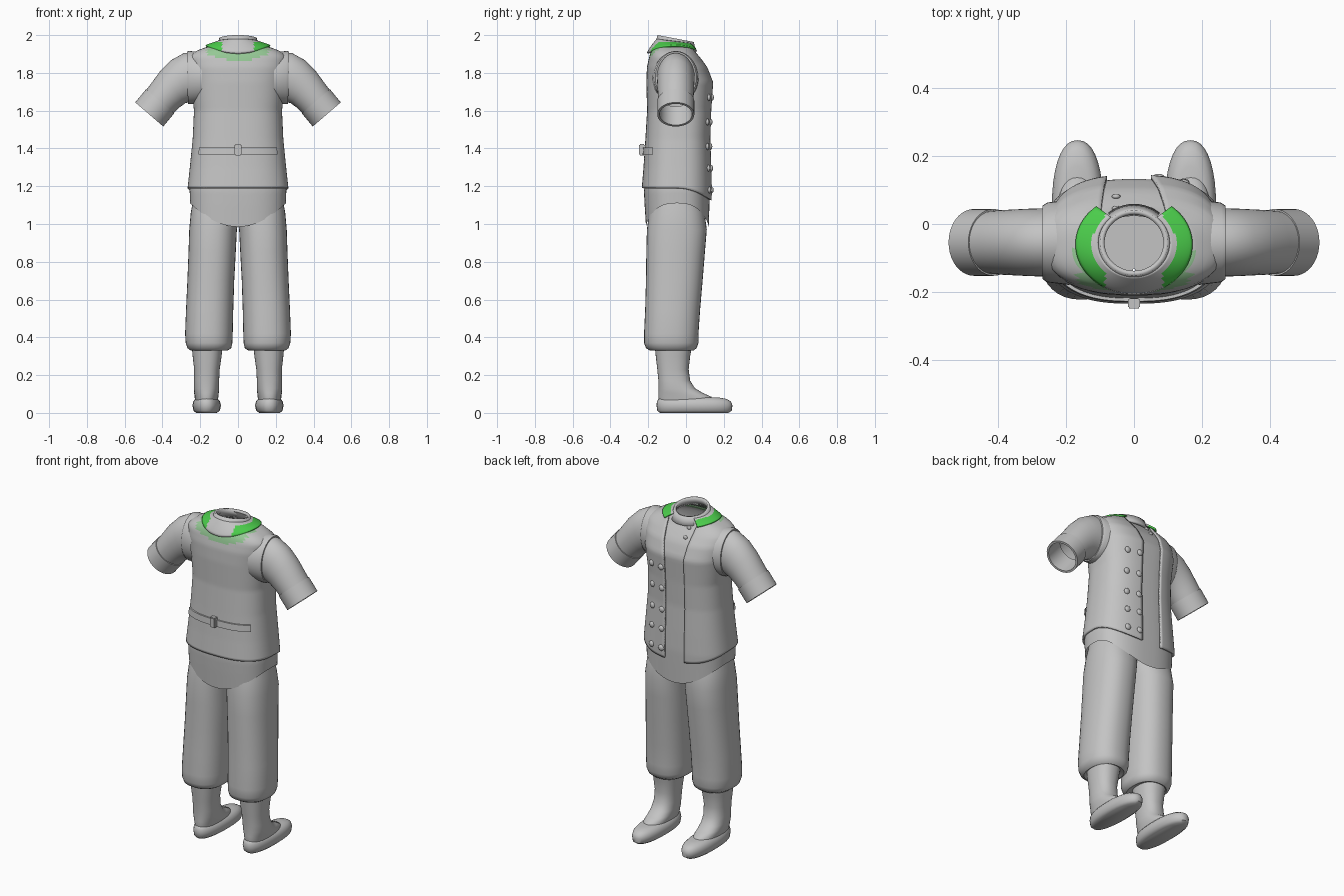
import bpy, bmesh, math
from mathutils import Vector

if "Cube" in bpy.data.objects:
    bpy.data.objects.remove(bpy.data.objects["Cube"])

PI = math.pi
N = 2.6  # squareness of the torso section


def material(name, rgb):
    m = bpy.data.materials.new(name)
    m.diffuse_color = (*rgb, 1)
    m.use_nodes = True
    m.node_tree.nodes["Principled BSDF"].inputs["Base Color"].default_value = m.diffuse_color
    return m


GREY = material("cloth_grey", (0.55, 0.55, 0.55))
GREEN = material("collar_green", (0.07, 0.6, 0.07))
PALE = material("pale_green", (0.3, 0.58, 0.3))


def finish(name, bm, mirror=False, thick=0, mats=(GREY,)):
    me = bpy.data.meshes.new(name)
    bm.to_mesh(me)
    bm.free()
    ob = bpy.data.objects.new(name, me)
    bpy.context.collection.objects.link(ob)
    for m in mats:
        me.materials.append(m)
    bpy.ops.object.select_all(action='DESELECT')
    ob.select_set(True)
    bpy.context.view_layer.objects.active = ob
    bpy.ops.object.shade_smooth_by_angle(angle=math.radians(45))
    if thick:
        s = ob.modifiers.new("thickness", 'SOLIDIFY')
        s.thickness, s.offset = thick, -1
    if mirror:
        ob.modifiers.new("mirror", 'MIRROR')
    return ob


def skin(rings, caps=(False, False), closed=True):
    """Bridge equal point rings into a surface."""
    bm = bmesh.new()
    vs = [[bm.verts.new(p) for p in r] for r in rings]
    n = len(vs[0])
    for a, b in zip(vs, vs[1:]):
        for i in range(n if closed else n - 1):
            j = (i + 1) % n
            bm.faces.new((a[i], a[j], b[j], b[i]))
    if caps[0]:
        bm.faces.new(vs[0][::-1])
    if caps[1]:
        bm.faces.new(vs[-1])
    if closed and any(caps):
        bmesh.ops.recalc_face_normals(bm, faces=bm.faces)
    return bm


def power(c, e):
    return math.copysign(abs(c) ** e, c)


def box_ring(z, x0, x1, y0, y1, n=2.3, count=36):
    return [((x0 + x1) / 2 + (x1 - x0) / 2 * power(math.cos(t), 2 / n),
             (y0 + y1) / 2 + (y1 - y0) / 2 * power(math.sin(t), 2 / n), z)
            for t in (2 * PI * i / count for i in range(count))]


# Torso profile: height, half width, rear y, chest y
TORSO = [(0.96, .262, -.222, .132), (1.10, .265, -.231, .136), (1.18, .268, -.235, .138),
         (1.30, .255, -.225, .135), (1.45, .24, -.215, .13), (1.60, .233, -.206, .135),
         (1.75, .25, -.21, .145), (1.83, .262, -.207, .115), (1.885, .262, -.195, .075),
         (1.915, .225, -.185, .05), (1.94, .16, -.165, .04), (1.955, .10, -.15, .035)]


def section(z):
    z = min(max(z, TORSO[0][0]), TORSO[-1][0])
    for a, b in zip(TORSO, TORSO[1:]):
        if z <= b[0]:
            f = (z - a[0]) / (b[0] - a[0])
            return [p + (q - p) * f for p, q in zip(a[1:], b[1:])]


def surf(t, z, off=0):
    rx, y0, y1 = section(z)
    return ((rx + off) * power(math.cos(t), 2 / N),
            (y0 + y1) / 2 + ((y1 - y0) / 2 + off) * power(math.sin(t), 2 / N), z)


def front_angle(x, z):
    c = min(abs(x) / section(z)[0], 1) ** (N / 2)
    return math.acos(math.copysign(c, x))


# Shirt with tails dipping front and back
def shirt_ring(v):
    out = []
    for i in range(96):
        t = 2 * PI * i / 96
        x = abs(math.cos(t)) ** (2 / N)
        hem = 0.985 + 0.125 * x * x
        out.append(surf(t, hem + (1.955 - hem) * v, -0.012))
    return out


finish("shirt", skin([shirt_ring(k / 48) for k in range(49)]))


# Open vest with a lower front hem
def vest_ring(v):
    out = []
    zc = 1.13 + (1.945 - 1.13) * v
    k = max(0, (zc - 1.75) / 0.195)
    right = front_angle(.05 + .05 * k, zc)
    left = front_angle(-.08 - .02 * k, zc)
    for i in range(101):
        t = left + (2 * PI + right - left) * i / 100
        hem = 1.19 - 0.065 * max(0, math.sin(t)) ** 1.5
        out.append(surf(t, hem + (1.945 - hem) * v))
    return out


vest = finish("vest", skin([vest_ring(k / 56) for k in range(57)], closed=False),
              thick=0.01, mats=(GREY, PALE))
for p in vest.data.polygons:
    x, y, z = p.center
    if y < -0.08 and abs(x) < 0.165 and z > 1.865 + 1.3 * x * x:
        p.material_index = 1

# Standing neckband, tilted toward the chest
neck = []
for r, h in ((.118, -.045), (.106, -.025), (.10, 0)):
    ring = []
    for i in range(48):
        t = 2 * PI * i / 48
        y = -.055 + (r - .004) * math.sin(t)
        ring.append((r * math.cos(t), y, 1.981 - .19 * (y + .05) + h))
    neck.append(ring)
finish("neckband", skin(neck), thick=0.014)


# Folded collar around the nape, with green sides
def collar_ring(v):
    out = []
    for i in range(65):
        t = math.radians(130 + 280 * i / 64)
        s = math.sin(t)
        low = 1.947 - (0.042 * s * s if s < 0 else 0.03 * s * s)
        high = 1.968 - 0.012 * s
        rx, ry, cy = .172 - .066 * v, .147 - .047 * v, -.06 + .004 * v
        out.append((rx * math.cos(t), cy + ry * s, low + (high - low) * v ** 0.8))
    return out


collar = finish("collar", skin([collar_ring(k / 10) for k in range(11)], closed=False),
                thick=0.01, mats=(GREY, GREEN))
for p in collar.data.polygons:
    x, y, z = p.center
    if abs(x) > 0.085 and (x / .172) ** 2 + ((y + .06) / .147) ** 2 > 0.52:
        p.material_index = 1


# Sleeves, cuffs and armhole bands: rings (x, z, tilt, radius, depth)
def arm(name, rows):
    rings = []
    for x, z, tilt, r, d in rows:
        up = Vector((math.sin(tilt), 0, math.cos(tilt)))
        rings.append([Vector((x, -.054, z)) + up * r * math.cos(t) + Vector((0, d * math.sin(t), 0))
                      for t in (2 * PI * i / 40 for i in range(40))])
    bm = skin(rings)
    bmesh.ops.recalc_face_normals(bm, faces=bm.faces)
    finish(name, bm, mirror=True)


arm("sleeve", [(.20, 1.775, .05, .13, .10), (.27, 1.775, .12, .131, .10),
               (.305, 1.757, .42, .121, .099), (.345, 1.725, .66, .108, .097),
               (.385, 1.682, .80, .098, .095), (.425, 1.635, .86, .093, .092)])
arm("cuff", [(.412, 1.65, .86, .088, .086), (.412, 1.65, .86, .098, .098),
             (.47, 1.58, .86, .098, .098), (.47, 1.58, .86, .086, .086),
             (.39, 1.677, .86, .084, .084)])
arm("armhole_band", [(.19, 1.775, 0, .134, .125), (.255, 1.775, .02, .141, .117),
                     (.268, 1.775, .02, .138, .108), (.268, 1.775, .02, .12, .09)])

# Trouser legs, socks and slippers: rows (z, x0, x1, y0, y1)
LEG = [(1.14, -.02, .235, -.18, .08), (1.06, -.01, .25, -.195, .098), (.97, .006, .258, -.207, .11),
       (.85, .012, .262, -.21, .10), (.70, .02, .268, -.212, .088), (.55, .025, .275, -.216, .075),
       (.42, .028, .28, -.222, .066), (.37, .03, .277, -.222, .066), (.343, .036, .268, -.212, .056),
       (.33, .055, .25, -.19, .04), (.34, .08, .235, -.165, .02)]
SOCK = [(.37, .08, .246, -.167, .035), (.30, .087, .24, -.16, .022), (.23, .097, .232, -.152, .014),
        (.17, .10, .232, -.146, .022), (.13, .10, .234, -.145, .048), (.105, .102, .232, -.145, .09),
        (.085, .104, .23, -.146, .135), (.05, .11, .225, -.14, .15)]
SHOE = [(0, .112, .222, -.138, .225), (.012, .096, .236, -.152, .242), (.04, .09, .241, -.156, .246),
        (.06, .095, .237, -.154, .238), (.074, .106, .227, -.146, .215), (.082, .12, .214, -.13, .17)]
for name, rows in (("trouser_leg", LEG), ("sock", SOCK), ("slipper", SHOE)):
    finish(name, skin([box_ring(*r) for r in rows], (True, True)), mirror=True)


# Half-strap on the rear of the vest with a buckle
def strap_ring(z, off):
    return [surf(1.5 * PI + a, z, off) for a in (math.radians(-50 + 2.5 * i) for i in range(41))]


finish("rear_strap", skin([strap_ring(1.367, 0), strap_ring(1.367, .009),
                           strap_ring(1.405, .009), strap_ring(1.405, 0)], closed=False))
bm = bmesh.new()
bmesh.ops.create_cube(bm, size=1)
for v in bm.verts:
    v.co = (v.co.x * .036, v.co.y * .03 - .233, v.co.z * .06 + 1.393)
bmesh.ops.bevel(bm, geom=bm.edges[:], offset=.004, segments=2, affect='EDGES')
finish("buckle", bm)


# Domed buttons
def button(name, x, z, r, off=0):
    p = surf(front_angle(x, z), z, off)
    bm = bmesh.new()
    bmesh.ops.create_uvsphere(bm, u_segments=16, v_segments=8, radius=1)
    for v in bm.verts:
        v.co = (p[0] + v.co.x * r, p[1] + v.co.y * r * .6, p[2] + v.co.z * r)
    finish(name, bm)


for z in (1.18, 1.295, 1.41, 1.54, 1.67):
    for x in (.072, .145):
        button("vest_button", x, z, .018)
for z in (1.86, 1.905):
    button("shirt_button", -.055, z, .013, -.012)
